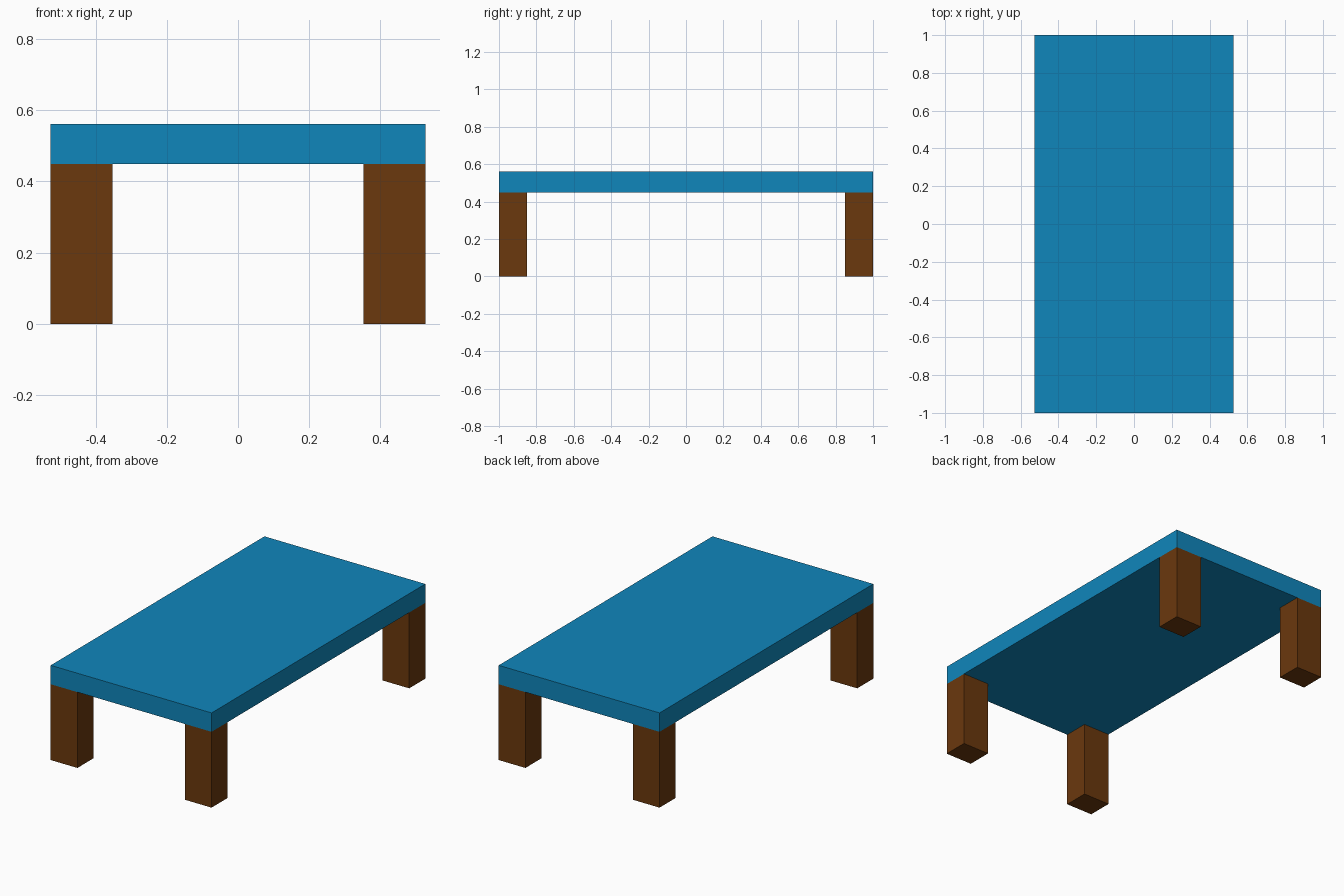
import bpy

if "Cube" in bpy.data.objects:
    bpy.data.objects.remove(bpy.data.objects["Cube"])

W, L = 0.527, 1.0            # half width, half length
LEG_H, TOP_Z = 0.449, 0.561  # leg height, overall height
LEG_X, LEG_Y = 0.175, 0.15   # leg section


def material(name, color):
    mat = bpy.data.materials.new(name)
    mat.diffuse_color = (*color, 1)
    mat.use_nodes = True
    mat.node_tree.nodes["Principled BSDF"].inputs["Base Color"].default_value = mat.diffuse_color
    return mat


def box(name, center, size, mat):
    bpy.ops.mesh.primitive_cube_add(size=1, location=center)
    obj = bpy.context.object
    obj.name = name
    obj.scale = size
    bpy.ops.object.transform_apply(location=False, rotation=False, scale=True)
    obj.data.materials.append(mat)
    return obj


blue = material("blue_paint", (0.005, 0.24, 0.50))
brown = material("brown_wood", (0.145, 0.040, 0.004))

# Table top
box("table_top", (0, 0, (LEG_H + TOP_Z) / 2), (2 * W, 2 * L, TOP_Z - LEG_H), blue)

# Four legs flush with the corners
for y_name, sy in (("front", -1), ("back", 1)):
    for x_name, sx in (("left", -1), ("right", 1)):
        box(f"{y_name}_{x_name}_leg",
            (sx * (W - LEG_X / 2), sy * (L - LEG_Y / 2), LEG_H / 2),
            (LEG_X, LEG_Y, LEG_H), brown)
